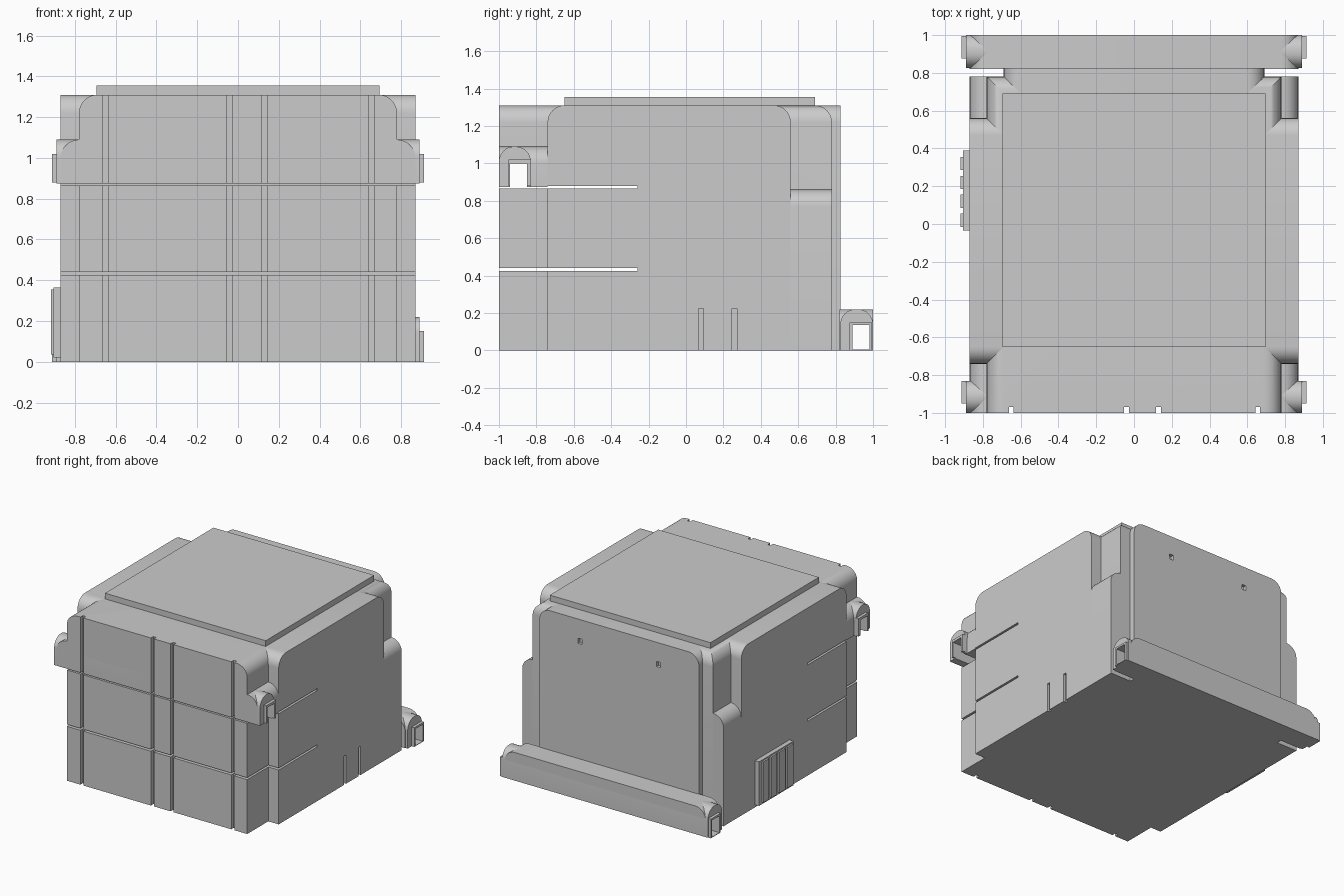
import bpy, bmesh, math

cube = bpy.data.objects.get("Cube")
if cube:
    bpy.data.objects.remove(cube)

grey = bpy.data.materials.new("plain_grey")
grey.use_nodes = True
TONE = (0.6, 0.6, 0.6, 1)
grey.diffuse_color = TONE
grey.node_tree.nodes["Principled BSDF"].inputs["Base Color"].default_value = TONE

R = 0.09  # shared roll radius of the rounded top edges


def box(name, x, y, z, rolls=(), radius=R):
    """Box between limits; rolls lists the sides whose top edge is rounded."""
    bm = bmesh.new()
    bmesh.ops.create_cube(bm, size=1)
    for v in bm.verts:
        for i, (lo, hi) in enumerate((x, y, z)):
            v.co[i] = lo if v.co[i] < 0 else hi
    sides = {"left": (0, x[1]), "right": (0, x[0]), "front": (1, y[0]), "back": (1, y[1])}
    edges = []
    for side in rolls:
        axis, value = sides[side]
        edges += [e for e in bm.edges if all(
            abs(v.co[axis] - value) < 1e-5 and abs(v.co.z - z[1]) < 1e-5 for v in e.verts)]
    if edges:
        bmesh.ops.bevel(bm, geom=edges, offset=radius, segments=8, profile=0.5, affect='EDGES')
    bmesh.ops.recalc_face_normals(bm, faces=bm.faces)
    mesh = bpy.data.meshes.new(name)
    bm.to_mesh(mesh)
    bm.free()
    mesh.materials.append(grey)
    ob = bpy.data.objects.new(name, mesh)
    bpy.context.collection.objects.link(ob)
    return ob


def cut(ob, cutters):
    """Subtract every cutter box from the part."""
    bpy.context.view_layer.objects.active = ob
    for c in cutters:
        m = ob.modifiers.new("cut", 'BOOLEAN')
        m.operation, m.solver, m.object = 'DIFFERENCE', 'EXACT', c
        bpy.ops.object.modifier_apply(modifier=m.name)


def both(x):
    return (-x, x)


# Main masses
core = box("main_body", both(.78), (-1, .78), (0, 1.31), ("left", "right", "back"))
wings = box("side_wings", both(.87), (-.74, .56), (0, 1.31), ("front", "back"))
step = box("lower_side_step", both(.87), (.3, .78), (0, .86), ("left", "right"))
back = box("back_panel", both(.69), (.5, .825), (0, 1.31), ("left", "right"))
roof = box("roof_slab", both(.695), (-.65, .69), (1.3, 1.355))

# Front ledge (upper) and back ledge (at the base), with arched end caps
ledges = []
for name, y, ya, z0, z1 in (("front", (-1, -.74), (-1, -.83), .875, 1.09),
                            ("back", (.82, 1), (.825, 1), 0, .22)):
    ledges.append(box(name + "_ledge", both(.87), y, (z0, z1), ("left", "right")))
    ledges.append(box(name + "_arched_ends", both(.89), ya, (z0, z1), ("front", "back"), .08))
plates = [box("front_end_plate", both(.912), (-.95, -.83), (.88, 1.02)),
          box("back_end_plate", both(.912), (.875, .995), (0, .15))]

# Slots through the sides, groove lines on the front, notches on one side
slots = [box("slot_cutter", both(1.2), (-1.2, -.26), (z, z + .015)) for z in (.425, .865)]
tunnels = [box("front_tunnel_cutter", both(1.2), (-.94, -.85), (.87, 1.0)),
           box("back_tunnel_cutter", both(1.2), (.89, .98), (.004, .135))]
grooves = [box("groove_cutter", (x - .013, x + .013), (-1.2, -.97), (-1, 2))
           for x in (-.65, -.04, .13, .655)]
notches = [box("notch_cutter", (.85, 1.2), (y - .013, y + .013), (-1, .225))
           for y in (.08, .26)]
sockets = [box("socket_cutter", (x - .018, x + .018), (.8, 1), (1.12, 1.16))
           for x in (-.34, .34)]

cut(core, slots + tunnels[:1] + grooves)
cut(wings, slots + notches)
cut(back, sockets)
for part in ledges[:2]:
    cut(part, tunnels[:1] + grooves)
for part in ledges[2:]:
    cut(part, tunnels[1:])
for plate, tunnel in zip(plates, tunnels):
    cut(plate, [tunnel])
for c in slots + tunnels + grooves + notches + sockets:
    bpy.data.objects.remove(c)

# Ribbed vent on the right wall
vent = [box("vent_base", (-.905, -.86), (-.035, .39), (.02, .365))]
for i in range(4):
    y = -.015 + i * .1
    vent.append(box("vent_rib", (-.918, -.9), (y, y + .07), (.035, .355)))

# Smooth rolls, crisp edges
for ob in [core, wings, step, back, roof] + ledges + plates + vent:
    bpy.ops.object.select_all(action='DESELECT')
    ob.select_set(True)
    bpy.context.view_layer.objects.active = ob
    bpy.ops.object.shade_smooth_by_angle(angle=math.radians(30))
